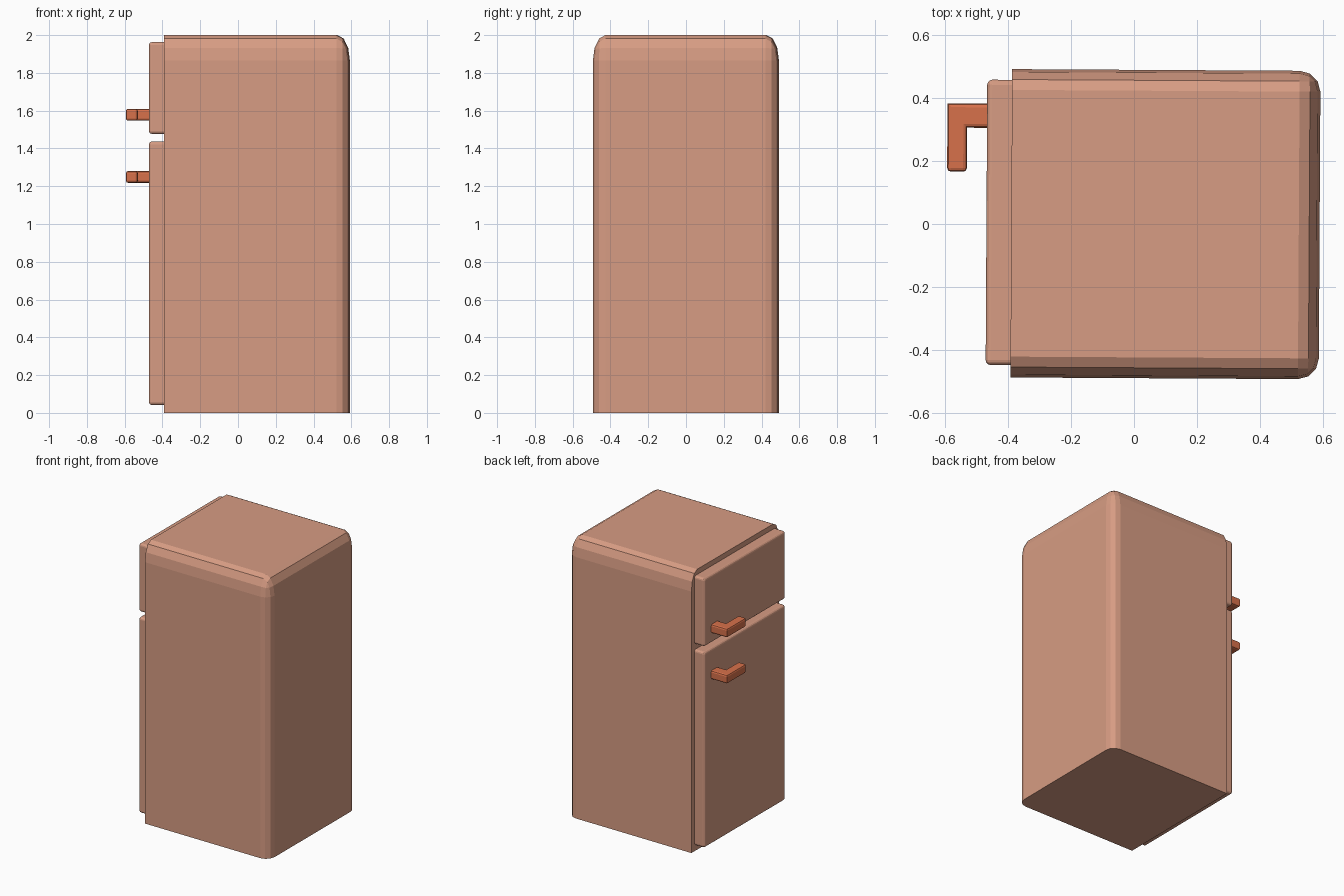
import bpy, bmesh, math
from mathutils import Matrix, Vector

if "Cube" in bpy.data.objects:
    bpy.data.objects.remove(bpy.data.objects["Cube"])

YAW = Matrix.Rotation(math.radians(-0.33), 4, 'Z')  # the whole model sits very slightly turned


def material(name, rgb):
    m = bpy.data.materials.new(name)
    m.diffuse_color = (*rgb, 1.0)
    m.use_nodes = True
    m.node_tree.nodes["Principled BSDF"].inputs["Base Color"].default_value = m.diffuse_color
    return m


ENAMEL = material("dusty pink enamel", (0.68, 0.333, 0.227))
COPPER = material("copper orange", (0.68, 0.165, 0.07))


def finish(bm, name, mat):
    bm.transform(YAW)
    bmesh.ops.recalc_face_normals(bm, faces=bm.faces[:])
    me = bpy.data.meshes.new(name)
    bm.to_mesh(me)
    bm.free()
    me.materials.append(mat)
    ob = bpy.data.objects.new(name, me)
    bpy.context.collection.objects.link(ob)


def bevel(bm, edges, width, segments):
    bmesh.ops.bevel(bm, geom=edges, offset=width, segments=segments,
                    profile=0.5, affect='EDGES', clamp_overlap=True)


def box(name, lo, hi, mat, pick, width, segments, stretch=False):
    """Box from lo to hi; pick chooses bevelled edges by their midpoint in the unit cube.
    With stretch, the bevel is made before scaling, so it follows the proportions."""
    lo, hi = Vector(lo), Vector(hi)
    bm = bmesh.new()
    bmesh.ops.create_cube(bm, size=1)
    edges = [e for e in bm.edges if pick((e.verts[0].co + e.verts[1].co) / 2)]
    place = Matrix.Translation((lo + hi) / 2) @ Matrix.Diagonal((*(hi - lo), 1))
    if stretch:
        bevel(bm, edges, width, segments)
        bm.transform(place)
    else:
        bm.transform(place)
        bevel(bm, edges, width, segments)
    finish(bm, name, mat)


def handle(name, z0, z1):
    """L-shaped handle: a stem out of the door and a grip along it."""
    outline = [(-0.45, 0.38), (-0.595, 0.38), (-0.595, 0.163),
               (-0.532, 0.163), (-0.532, 0.303), (-0.45, 0.303)]
    bm = bmesh.new()
    face = bm.faces.new([bm.verts.new((x, y, z0)) for x, y in outline])
    top = bmesh.ops.extrude_face_region(bm, geom=[face])["geom"]
    for v in top:
        if isinstance(v, bmesh.types.BMVert):
            v.co.z = z1
    bm.normal_update()
    # round the long edges and the free tip, leave the end inside the door
    edges = []
    for e in bm.edges:
        mid = (e.verts[0].co + e.verts[1].co) / 2
        upright = abs(e.verts[0].co.z - e.verts[1].co.z) > 0.01
        if mid.x < -0.46 and (not upright or mid.y < 0.2):
            edges.append(e)
    bevel(bm, edges, 0.012, 2)
    finish(bm, name, COPPER)


# cabinet: round top and back edges, square base and door side
box("cabinet", (-0.39, -0.49, 0), (0.59, 0.49, 2), ENAMEL,
    lambda m: (m.z > 0.4 and m.x > -0.4) or (abs(m.z) < 0.1 and m.x > 0.4),
    0.0675, 3, stretch=True)

# doors, softened on the outside edges
for name, z0, z1 in (("freezer_door", 1.477, 1.963), ("fridge_door", 0.042, 1.437)):
    box(name, (-0.469, -0.451, z0), (-0.385, 0.456, z1), ENAMEL,
        lambda m: m.x < 0.4, 0.016, 3)

# handles
handle("freezer_handle", 1.547, 1.61)
handle("fridge_handle", 1.218, 1.28)
